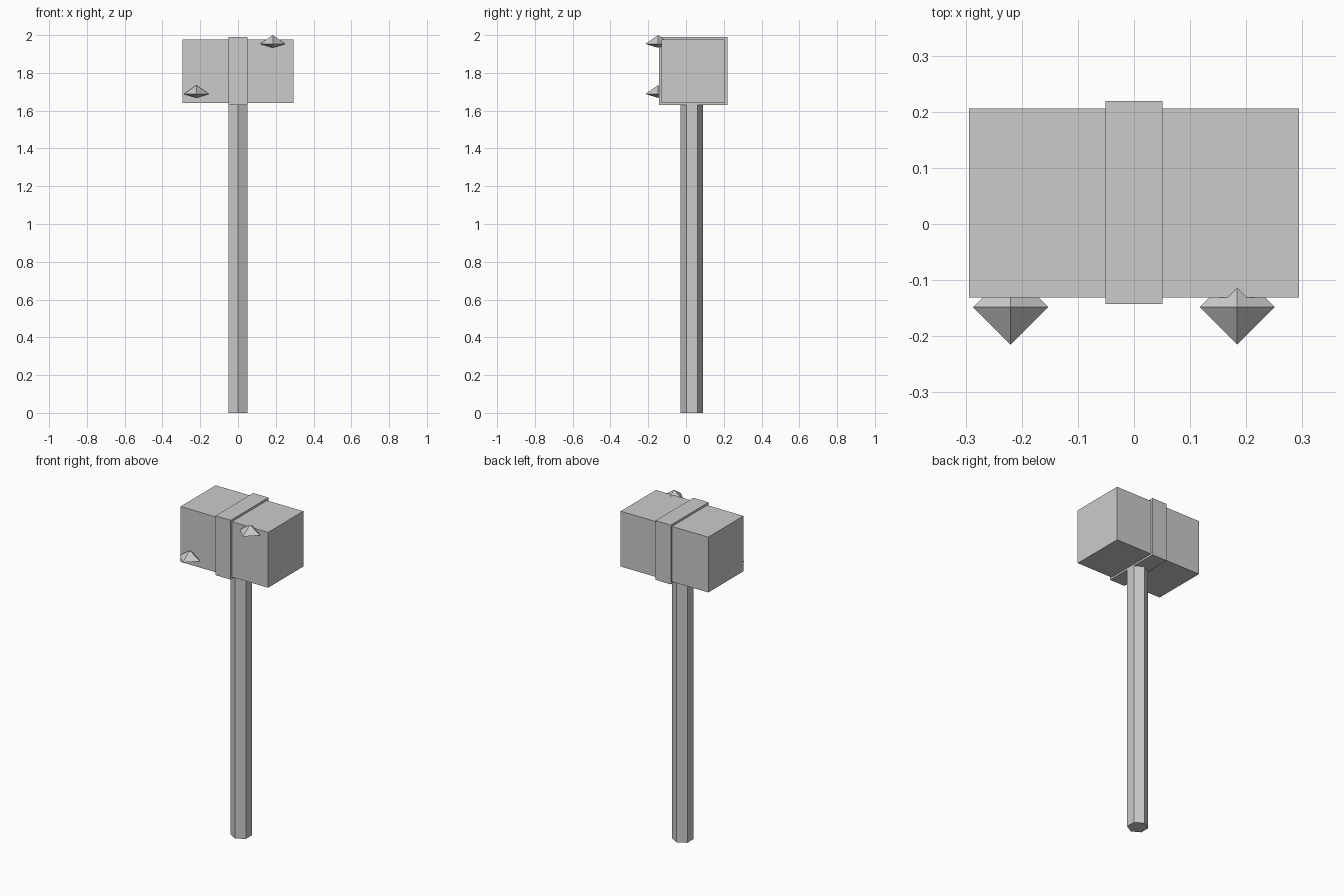
import bpy
import bmesh
import math
from mathutils import Matrix, Vector

cube = bpy.data.objects.get("Cube")
if cube:
    bpy.data.objects.remove(cube, do_unlink=True)

grey = bpy.data.materials.new("plain grey")
grey.use_nodes = True
GREY = (0.6, 0.6, 0.6, 1)
grey.diffuse_color = GREY
grey.node_tree.nodes["Principled BSDF"].inputs["Base Color"].default_value = GREY


def add_object(name, bm):
    bmesh.ops.recalc_face_normals(bm, faces=bm.faces)
    mesh = bpy.data.meshes.new(name)
    bm.to_mesh(mesh)
    bm.free()
    mesh.materials.append(grey)
    obj = bpy.data.objects.new(name, mesh)
    bpy.context.collection.objects.link(obj)
    return obj


def box(name, low, high):
    low, high = Vector(low), Vector(high)
    bm = bmesh.new()
    matrix = Matrix.Translation((low + high) / 2) @ Matrix.Diagonal((high - low).to_4d())
    bmesh.ops.create_cube(bm, size=1, matrix=matrix)
    return add_object(name, bm)


def spike(name, centre, radius, rise, drop):
    # Four-sided double pyramid, taller above its waist than below
    bm = bmesh.new()
    ring = [bm.verts.new((radius * math.cos(i * math.pi / 2),
                          radius * math.sin(i * math.pi / 2), 0)) for i in range(4)]
    for height in (rise, -drop):
        tip = bm.verts.new((0, 0, height))
        for i in range(4):
            bm.faces.new((ring[i], ring[(i + 1) % 4], tip))
    obj = add_object(name, bm)
    obj.location = centre
    return obj


# Hexagonal handle with corners toward front and back
bm = bmesh.new()
bmesh.ops.create_cone(bm, cap_ends=True, segments=6, radius1=0.059, radius2=0.059,
                      depth=1.64, matrix=Matrix.Translation((0, 0.031, 0.82))
                      @ Matrix.Rotation(math.pi / 2, 4, "Z"))
# Put a corner exactly on the front-back axis
corner = max(bm.verts, key=lambda v: v.co.y).co
if abs(corner.x) > 0.01:
    bmesh.ops.rotate(bm, verts=bm.verts, cent=(0, 0.031, 0),
                     matrix=Matrix.Rotation(math.pi / 6, 3, "Z"))
add_object("handle", bm)

# Hammer head and the band around its middle
box("head", (-0.294, -0.131, 1.64), (0.294, 0.206, 1.976))
box("head_band", (-0.051, -0.143, 1.629), (0.051, 0.219, 1.989))

# Spikes on the front face
spike("lower_right_spike", (-0.22, -0.148, 1.688), 0.067, 0.047, 0.02)
spike("upper_left_spike", (0.184, -0.148, 1.953), 0.067, 0.047, 0.02)
